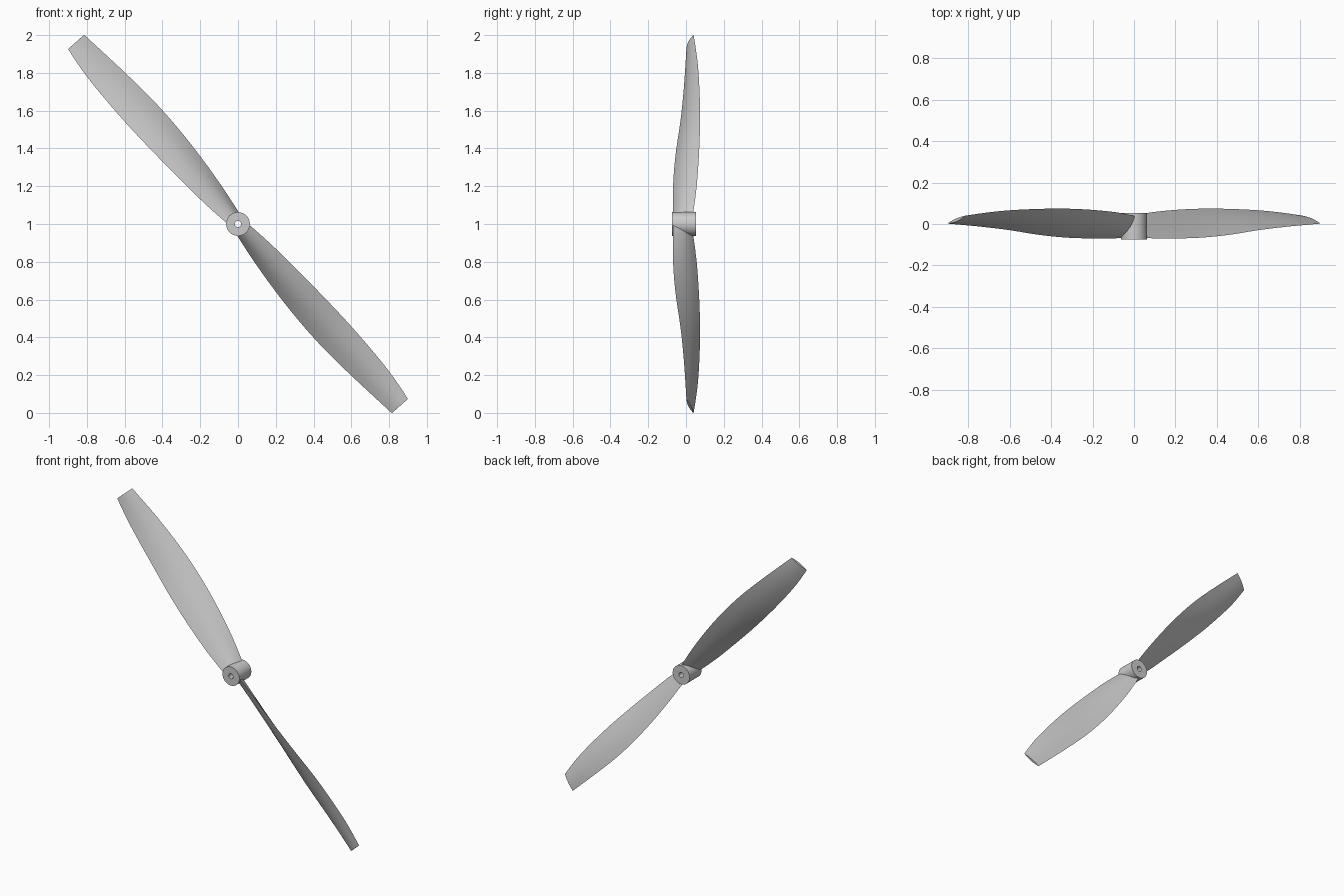
import bpy, bmesh, math
from mathutils import Vector

if "Cube" in bpy.data.objects:
    bpy.data.objects.remove(bpy.data.objects["Cube"])

HUB = Vector((0, 0, 1))
TILT = math.radians(41.65)
ALONG = Vector((-math.sin(TILT), 0, math.cos(TILT)))   # hub to upper tip
ACROSS = Vector((math.cos(TILT), 0, math.sin(TILT)))   # chord as seen from the front

# radius, lower edge offset, lower edge y, upper edge offset, upper edge y, thickness
STATIONS = [
    (0.03, -0.040, -0.068, 0.042, 0.037, 0.034),
    (0.20, -0.060, -0.070, 0.068, 0.056, 0.032),
    (0.40, -0.073, -0.066, 0.089, 0.068, 0.029),
    (0.60, -0.083, -0.052, 0.100, 0.074, 0.026),
    (0.80, -0.088, -0.030, 0.099, 0.073, 0.023),
    (1.00, -0.085, -0.014, 0.085, 0.066, 0.020),
    (1.15, -0.076, -0.005, 0.071, 0.055, 0.018),
    (1.29, -0.057, 0.002, 0.057, 0.040, 0.015),
]


def smooth_stations(rows, steps):
    """Catmull-Rom interpolation between the stations."""
    out = []
    for i in range(len(rows) - 1):
        p0, p1 = rows[max(i - 1, 0)], rows[i]
        p2, p3 = rows[i + 1], rows[min(i + 2, len(rows) - 1)]
        for s in range(steps):
            t = s / steps
            out.append([0.5 * (2 * b + (c - a) * t + (2 * a - 5 * b + 4 * c - d) * t ** 2
                               + (3 * b - a - 3 * c + d) * t ** 3)
                        for a, b, c, d in zip(p0, p1, p2, p3)])
    return out + [rows[-1]]


def finish(bm, name, angle):
    bmesh.ops.recalc_face_normals(bm, faces=bm.faces)
    me = bpy.data.meshes.new(name)
    bm.to_mesh(me)
    bm.free()
    ob = bpy.data.objects.new(name, me)
    bpy.context.collection.objects.link(ob)
    bpy.ops.object.select_all(action='DESELECT')
    ob.select_set(True)
    bpy.context.view_layer.objects.active = ob
    bpy.ops.object.shade_smooth_by_angle(angle=math.radians(angle))
    return ob


def bridge(bm, a, b):
    for i in range(len(a)):
        j = (i + 1) % len(a)
        bm.faces.new((a[i], a[j], b[j], b[i]))


def make_blade(name, side):
    """Twisted lens-section blade; side -1 is the half-turn copy."""
    bm = bmesh.new()
    n = 8
    rings = []
    for r, pa, ya, pb, yb, thick in smooth_stations(STATIONS, 3):
        chord = Vector((pb - pa, yb - ya)).normalized()
        normal = Vector((chord.y, -chord.x))           # towards the front
        ring = []
        for k in range(2 * n):
            front = k < n
            u = k / n if front else 2 - k / n
            bulge = thick * math.sin(math.pi * u) * (0.6 if front else -0.4)
            p = pa + (pb - pa) * u + normal.x * bulge
            y = ya + (yb - ya) * u + normal.y * bulge
            offset = (ALONG * r + ACROSS * p) * side
            ring.append(bm.verts.new(HUB + offset + Vector((0, y, 0))))
        rings.append(ring)
    for a, b in zip(rings, rings[1:]):
        bridge(bm, a, b)
    bm.faces.new(rings[0])
    bm.faces.new(rings[-1])
    return finish(bm, name, 40)


# Hub: cylinder with a shaft hole right through it
bm = bmesh.new()
seg = 32
rings = []
for radius, y in [(0.063, -0.075), (0.063, 0.052), (0.017, 0.052), (0.017, -0.075)]:
    rings.append([bm.verts.new(HUB + Vector((radius * math.cos(2 * math.pi * i / seg), y,
                                             radius * math.sin(2 * math.pi * i / seg))))
                  for i in range(seg)])
for i in range(4):
    bridge(bm, rings[i], rings[(i + 1) % 4])
finish(bm, "hub", 30)

# Two opposite blades
make_blade("upper_blade", 1)
make_blade("lower_blade", -1)
